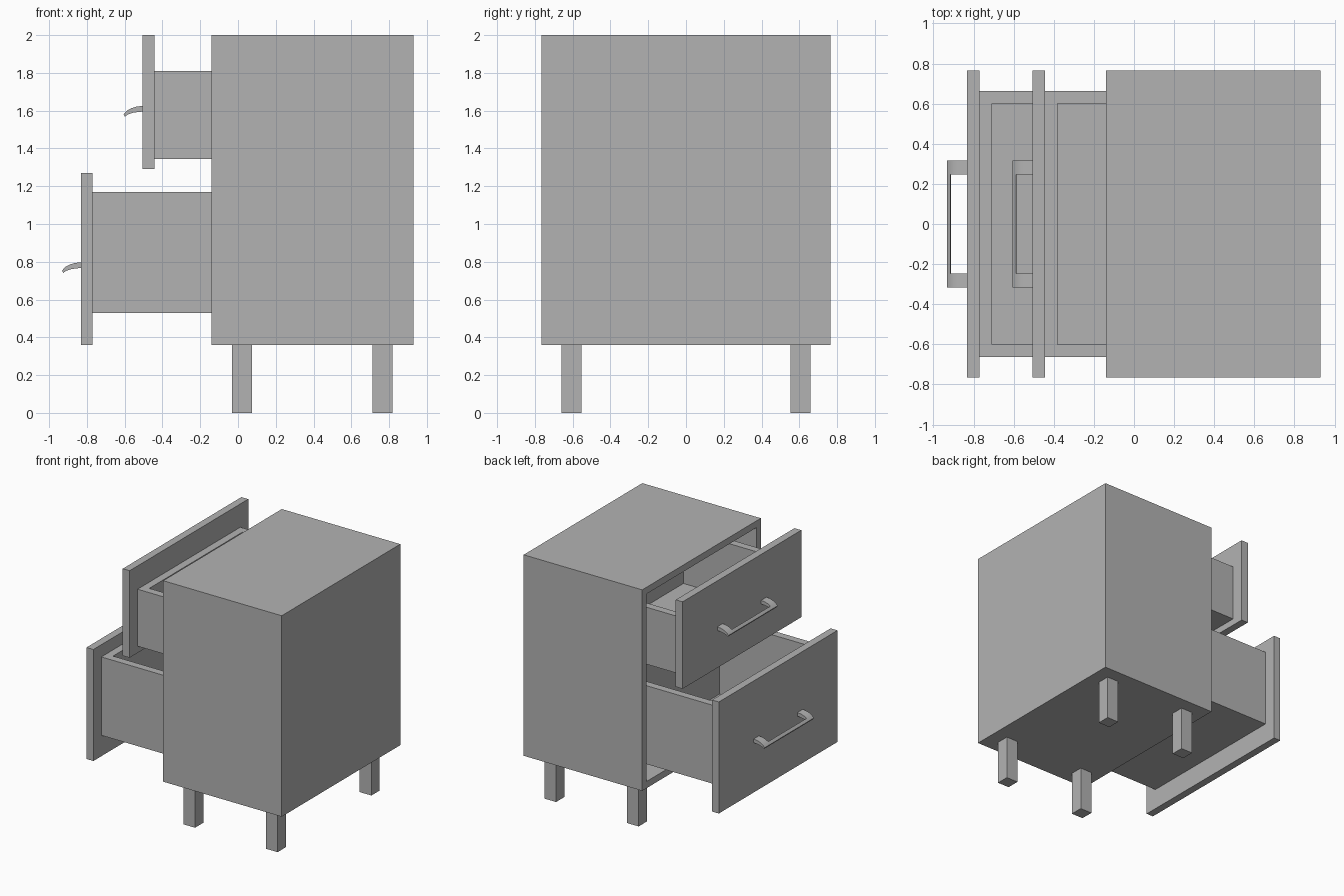
import bpy, bmesh
from mathutils import Vector

if "Cube" in bpy.data.objects:
    bpy.data.objects.remove(bpy.data.objects["Cube"], do_unlink=True)

grey = bpy.data.materials.new("plain grey")
grey.use_nodes = True
grey.diffuse_color = (0.45, 0.45, 0.45, 1)
grey.node_tree.nodes["Principled BSDF"].inputs["Base Color"].default_value = (0.45, 0.45, 0.45, 1)


def finish(name, bm):
    bmesh.ops.recalc_face_normals(bm, faces=bm.faces)
    mesh = bpy.data.meshes.new(name)
    bm.to_mesh(mesh)
    bm.free()
    mesh.materials.append(grey)
    obj = bpy.data.objects.new(name, mesh)
    bpy.context.collection.objects.link(obj)
    return obj


def box(name, x, y, z, open_dir=None, wall=0.06, base=0.06):
    """Box from ranges; open_dir hollows it out from that side."""
    lo, hi = Vector((x[0], y[0], z[0])), Vector((x[1], y[1], z[1]))
    bm = bmesh.new()
    bmesh.ops.create_cube(bm, size=1)
    for v in bm.verts:
        v.co = [(lo[i] + hi[i]) / 2 + v.co[i] * (hi[i] - lo[i]) for i in range(3)]
    bm.normal_update()
    if open_dir:
        d = Vector(open_dir)
        face = max(bm.faces, key=lambda f: f.normal.dot(d))
        depth = abs((hi - lo).dot(d)) - base
        bmesh.ops.inset_region(bm, faces=[face], thickness=wall, use_even_offset=True)
        inner = bmesh.ops.extrude_discrete_faces(bm, faces=[face])["faces"][0]
        bmesh.ops.translate(bm, verts=inner.verts, vec=-d * depth)
    return finish(name, bm)


def prism(bm, profile, y0, y1):
    """Extrude an x-z profile along y."""
    a = [bm.verts.new((x, y0, z)) for x, z in profile]
    b = [bm.verts.new((x, y1, z)) for x, z in profile]
    bm.faces.new(a)
    bm.faces.new(b[::-1])
    for i in range(len(a)):
        j = (i + 1) % len(a)
        bm.faces.new((a[i], a[j], b[j], b[i]))


def handle(name, x, z):
    # Two curved arms joined by a slim bar at the tip
    top = [(0, 0.03), (-0.03, 0.027), (-0.06, 0.018), (-0.083, 0.005), (-0.1, -0.014)]
    bottom = [(-0.094, -0.026), (-0.075, -0.014), (-0.05, -0.006), (-0.025, -0.002), (0, 0)]
    tip = [top[3], top[4], bottom[0], (-0.08, -0.017)]
    place = lambda pts: [(x + px, z + pz) for px, pz in pts]
    bm = bmesh.new()
    for y0, y1 in ((-0.317, -0.248), (0.248, 0.317)):
        prism(bm, place(top + bottom), y0, y1)
    prism(bm, place(tip), -0.248, 0.248)
    obj = finish(name, bm)
    bpy.ops.object.select_all(action='DESELECT')
    obj.select_set(True)
    bpy.context.view_layer.objects.active = obj
    bpy.ops.object.shade_smooth_by_angle()


# Cabinet shell, open on the drawer side
box("cabinet", (-0.14, 0.93), (-0.765, 0.765), (0.36, 2.0), open_dir=(-1, 0, 0), wall=0.055)

# Legs
for xn, x in (("drawer_side", 0.02), ("rear", 0.765)):
    for yn, y in (("a", -0.605), ("b", 0.605)):
        box(f"leg_{xn}_{yn}", (x - 0.053, x + 0.053), (y - 0.053, y + 0.053), (0, 0.36))

# Drawers: name, panel outer x, panel heights, tray heights, handle height
for name, x, panel_z, tray_z, handle_z in (
        ("upper", -0.505, (1.29, 2.0), (1.345, 1.81), 1.595),
        ("lower", -0.832, (0.36, 1.27), (0.53, 1.17), 0.767)):
    box(name + "_drawer_panel", (x, x + 0.062), (-0.765, 0.765), panel_z)
    box(name + "_drawer_tray", (x + 0.062, x + 1.01), (-0.662, 0.662), tray_z,
        open_dir=(0, 0, 1), wall=0.062, base=0.03)
    handle(name + "_handle", x, handle_z)
